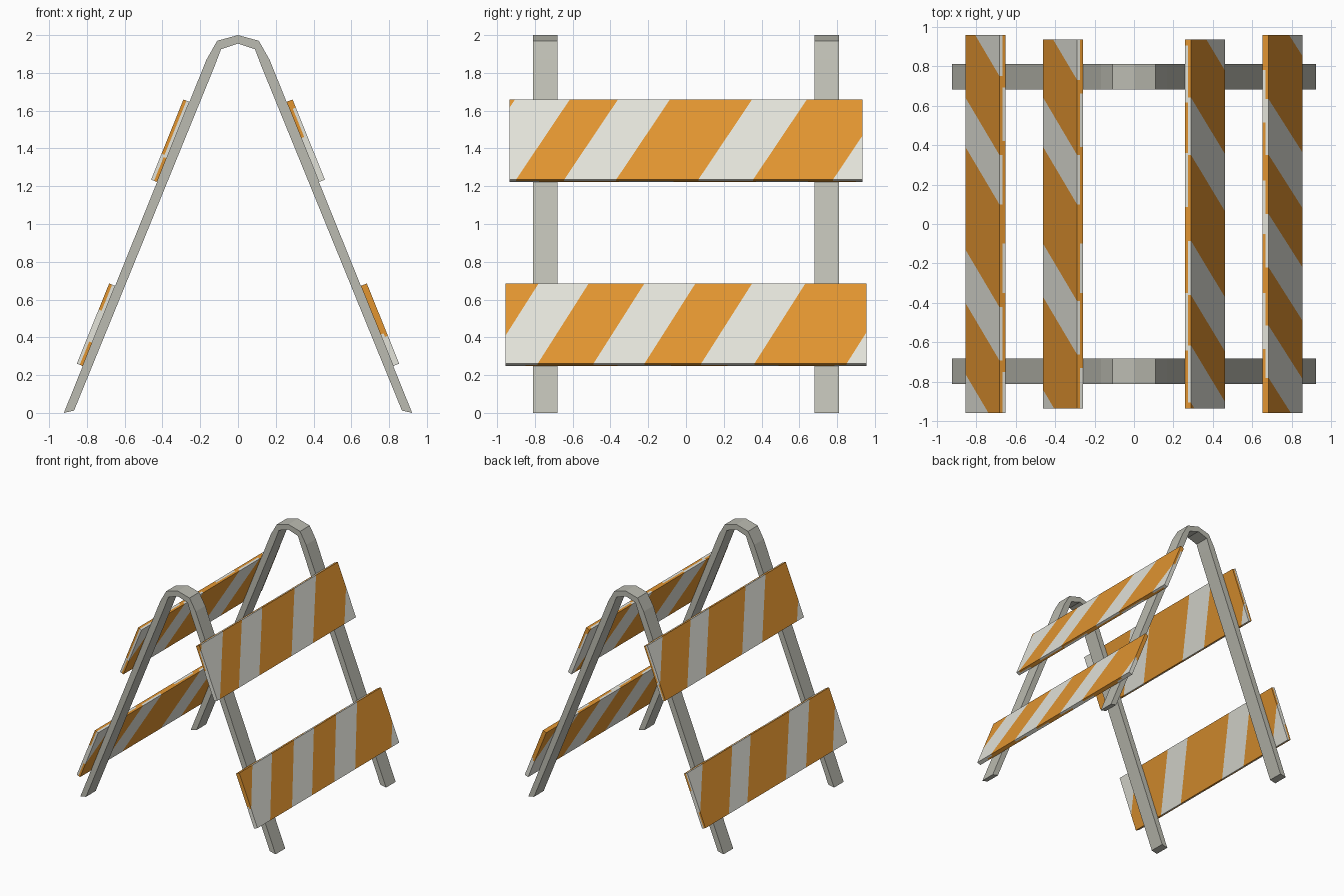
import bpy, bmesh
from mathutils import Vector, Matrix

if "Cube" in bpy.data.objects:
    bpy.data.objects.remove(bpy.data.objects["Cube"])


def material(name, rgb):
    m = bpy.data.materials.new(name)
    m.diffuse_color = (*rgb, 1.0)
    m.use_nodes = True
    m.node_tree.nodes["Principled BSDF"].inputs["Base Color"].default_value = m.diffuse_color
    return m


STEEL = material("grey_steel", (0.50, 0.50, 0.44))
WHITE = material("reflective_white", (0.77, 0.77, 0.70))
ORANGE = material("safety_orange", (0.76, 0.30, 0.03))


def finish(name, bm, mats):
    me = bpy.data.meshes.new(name)
    bm.to_mesh(me)
    bm.free()
    for m in mats:
        me.materials.append(m)
    ob = bpy.data.objects.new(name, me)
    bpy.context.collection.objects.link(ob)
    return ob


# Bent A-frames: outer and inner half profile (x, z), mirrored over x = 0
OUTER = [(-0.922, 0.0), (-0.167, 1.87), (-0.11, 1.97), (0, 2.0)]
INNER = [(-0.868, 0.012), (-0.122, 1.84), (-0.09, 1.925), (0, 1.955)]


def full(half):
    return half + [(-x, z) for x, z in reversed(half[:-1])]


def frame(name, y0, y1):
    bm = bmesh.new()
    rings = []
    for (ox, oz), (ix, iz) in zip(full(OUTER), full(INNER)):
        rings.append([bm.verts.new(p) for p in
                      ((ox, y0, oz), (ox, y1, oz), (ix, y1, iz), (ix, y0, iz))])
    for a, b in zip(rings, rings[1:]):
        for i in range(4):
            j = (i + 1) % 4
            bm.faces.new((a[i], a[j], b[j], b[i]))
    bm.faces.new(rings[0])
    bm.faces.new(rings[-1])
    bmesh.ops.recalc_face_normals(bm, faces=bm.faces)
    finish(name, bm, [STEEL])


frame("front_frame", -0.81, -0.68)
frame("back_frame", 0.68, 0.81)

# Striped boards lying on the outside of the legs
HEIGHT, THICK = 0.458, 0.034
SLOPE = Vector((0.755, 1.87)).normalized()


def striped_half(half_len, lines, matrix):
    """Half-thickness plate with an open back, cut along the stripe lines."""
    bm = bmesh.new()
    bmesh.ops.create_cube(bm, size=1)
    for v in bm.verts:
        v.co = Vector((v.co.x * 2 * half_len, (v.co.y + 0.5) * HEIGHT,
                       (v.co.z + 0.5) * THICK / 2))
    bm.normal_update()
    bmesh.ops.delete(bm, geom=[f for f in bm.faces if f.normal.z < -0.9],
                     context='FACES')
    for low, high in lines:
        bmesh.ops.bisect_plane(
            bm, geom=bm.verts[:] + bm.edges[:] + bm.faces[:], dist=1e-6,
            plane_co=(low, 0, 0), plane_no=(HEIGHT, low - high, 0))
    # Alternate colours between the lines, white at the far end
    for f in bm.faces:
        c = f.calc_center_median()
        right = sum(lo + (hi - lo) * c.y / HEIGHT > c.x for lo, hi in lines)
        f.material_index = right % 2
    bm.transform(matrix)
    return bm


def board(name, side, z, half_len, lines):
    along = Vector((-side * SLOPE.x, 0, SLOPE.y))
    normal = Vector((side * SLOPE.y, 0, SLOPE.x))
    base = Vector((side * (0.922 - z * SLOPE.x / SLOPE.y), 0, z))
    centre = base + normal * THICK / 2
    whole = bmesh.new()
    for face in (1, -1):
        u, w = Vector((0, side * face, 0)), normal * face
        m = Matrix((u, along, w)).transposed().to_4x4()
        m.translation = centre
        half = striped_half(half_len, lines, m)
        tmp = bpy.data.meshes.new("tmp")
        half.to_mesh(tmp)
        half.free()
        whole.from_mesh(tmp)
        bpy.data.meshes.remove(tmp)
    bmesh.ops.remove_doubles(whole, verts=whole.verts, dist=1e-5)
    finish(name, whole, [WHITE, ORANGE])


# Stripe edges: position along the board at its bottom and top
def slanted(bottoms, shift=0.29):
    return [(b, b + shift) for b in bottoms]


board("right_upper_board", 1, 1.222, 0.934,
      slanted([-1.19, -0.90, -0.645, -0.37, 0.065, 0.355, 0.778], 0.285))
board("right_lower_board", 1, 0.248, 0.956,
      slanted([-1.05, -0.785, -0.49, -0.22, 0.08, 0.362, 0.85], 0.27))
board("left_upper_board", -1, 1.222, 0.934,
      slanted([-1.02, -0.64, -0.39, 0.10, 0.37, 0.84]))
board("left_lower_board", -1, 0.248, 0.956,
      slanted([-1.04, -0.64, -0.39, 0.13, 0.40, 0.76]))
